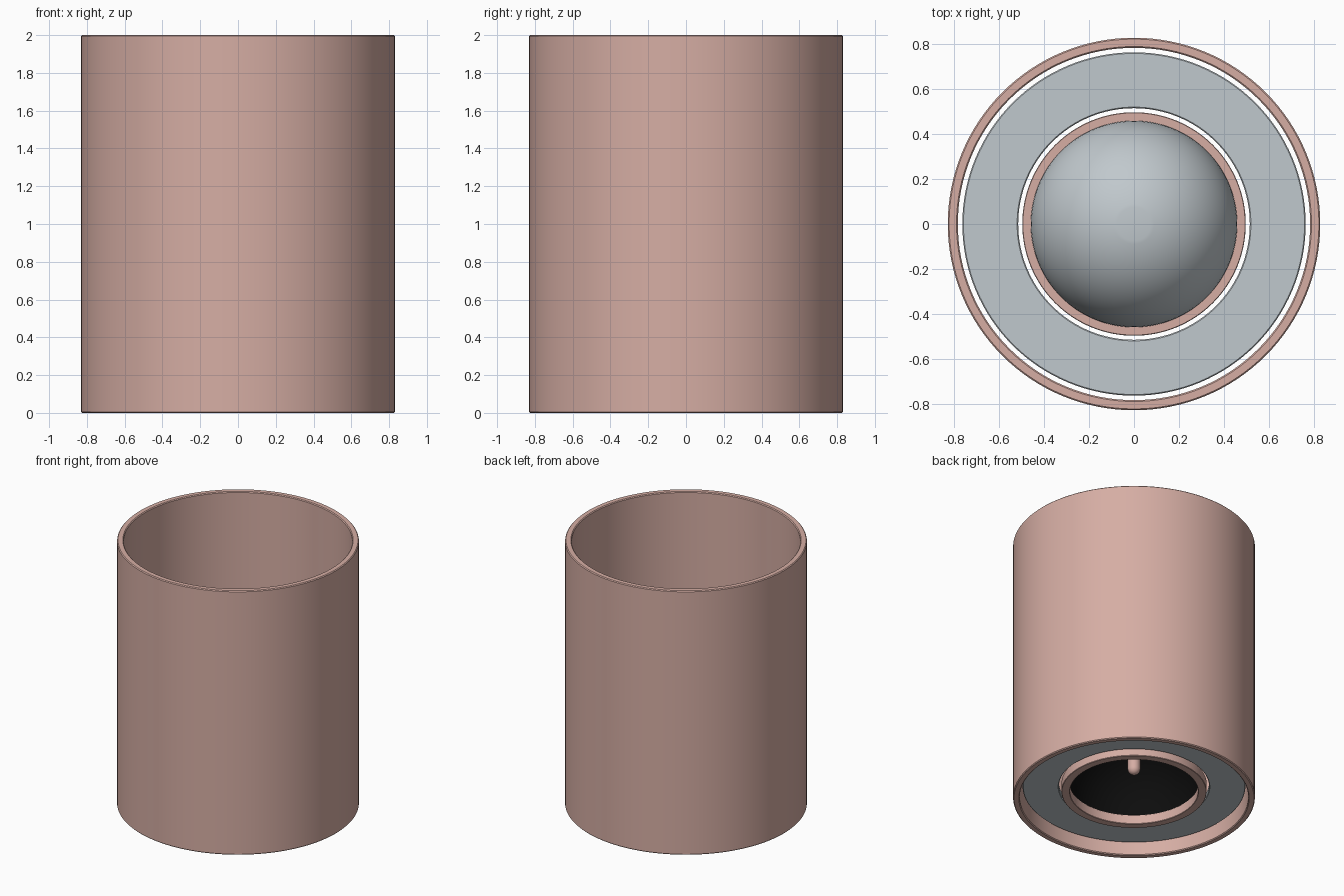
import bpy
import bmesh
from math import radians, sin, cos, tau

SEGMENTS = 128

default = bpy.data.objects.get("Cube")
if default:
    bpy.data.objects.remove(default, do_unlink=True)


def make_material(name, rgb):
    mat = bpy.data.materials.new(name)
    mat.use_nodes = True
    mat.diffuse_color = (*rgb, 1)
    mat.node_tree.nodes["Principled BSDF"].inputs["Base Color"].default_value = (*rgb, 1)
    return mat


rose = make_material("rose metal", (0.67, 0.42, 0.37))
grey = make_material("light grey", (0.53, 0.58, 0.61))
black = make_material("matt black", (0.004, 0.004, 0.004))


def lathe(name, profile, mat, closed=True, flip=False):
    """Revolve an (r, z) profile about z; points on the axis become poles."""
    bm = bmesh.new()
    verts = [bm.verts.new((r, 0, z)) for r, z in profile]
    pairs = list(zip(verts, verts[1:]))
    if closed:
        pairs.append((verts[-1], verts[0]))
    edges = [bm.edges.new(p) for p in pairs]
    bmesh.ops.spin(bm, geom=verts + edges, cent=(0, 0, 0), axis=(0, 0, 1),
                   angle=tau, steps=SEGMENTS, use_merge=True)
    bmesh.ops.remove_doubles(bm, verts=bm.verts, dist=0.00005)
    bmesh.ops.recalc_face_normals(bm, faces=bm.faces)
    if flip:
        bmesh.ops.reverse_faces(bm, faces=bm.faces)
    mesh = bpy.data.meshes.new(name)
    bm.to_mesh(mesh)
    bm.free()
    mesh.materials.append(mat)
    obj = bpy.data.objects.new(name, mesh)
    bpy.context.collection.objects.link(obj)
    bpy.ops.object.select_all(action="DESELECT")
    obj.select_set(True)
    bpy.context.view_layer.objects.active = obj
    bpy.ops.object.shade_smooth_by_angle(angle=radians(30))
    return obj


def ring_profile(inner, outer, low, high, c):
    """Rectangular section with chamfered corners."""
    return [(inner, low + c), (inner + c, low), (outer - c, low), (outer, low + c),
            (outer, high - c), (outer - c, high), (inner + c, high), (inner, high - c)]


def arc(radius, base, top_radius, steps=24):
    """Dome section from the rim up to a small flat top."""
    pts = []
    for i in range(steps + 1):
        a = radians(90) * i / steps
        r = radius * cos(a)
        if r <= top_radius:
            break
        pts.append((r, base + radius * sin(a)))
    z = base + (radius ** 2 - top_radius ** 2) ** 0.5
    return pts + [(top_radius, z), (0, z)]


# Outer housing and the two rings at its lower end
lathe("housing_tube", ring_profile(0.785, 0.83, 0, 2, 0.006), rose)
lathe("face_plate", ring_profile(0.516, 0.765, 0.09, 0.13, 0.005), grey)
lathe("lamp_trim_ring", ring_profile(0.44, 0.498, 0.05, 0.12, 0.003), rose)

# Reflector: grey outer shell with a black lining
lathe("reflector_shell", arc(0.46, 0.11, 0.075), grey, closed=False)
lathe("reflector_lining", arc(0.445, 0.105, 0.07), black, closed=False, flip=True)

# Rounded pin hanging inside the reflector
R = 0.043
tip = [(R * sin(radians(a)), 0.23 - R * cos(radians(a))) for a in range(0, 91, 15)]
lathe("lamp_pin", tip + [(R, 0.545), (0, 0.545)], rose, closed=False)
